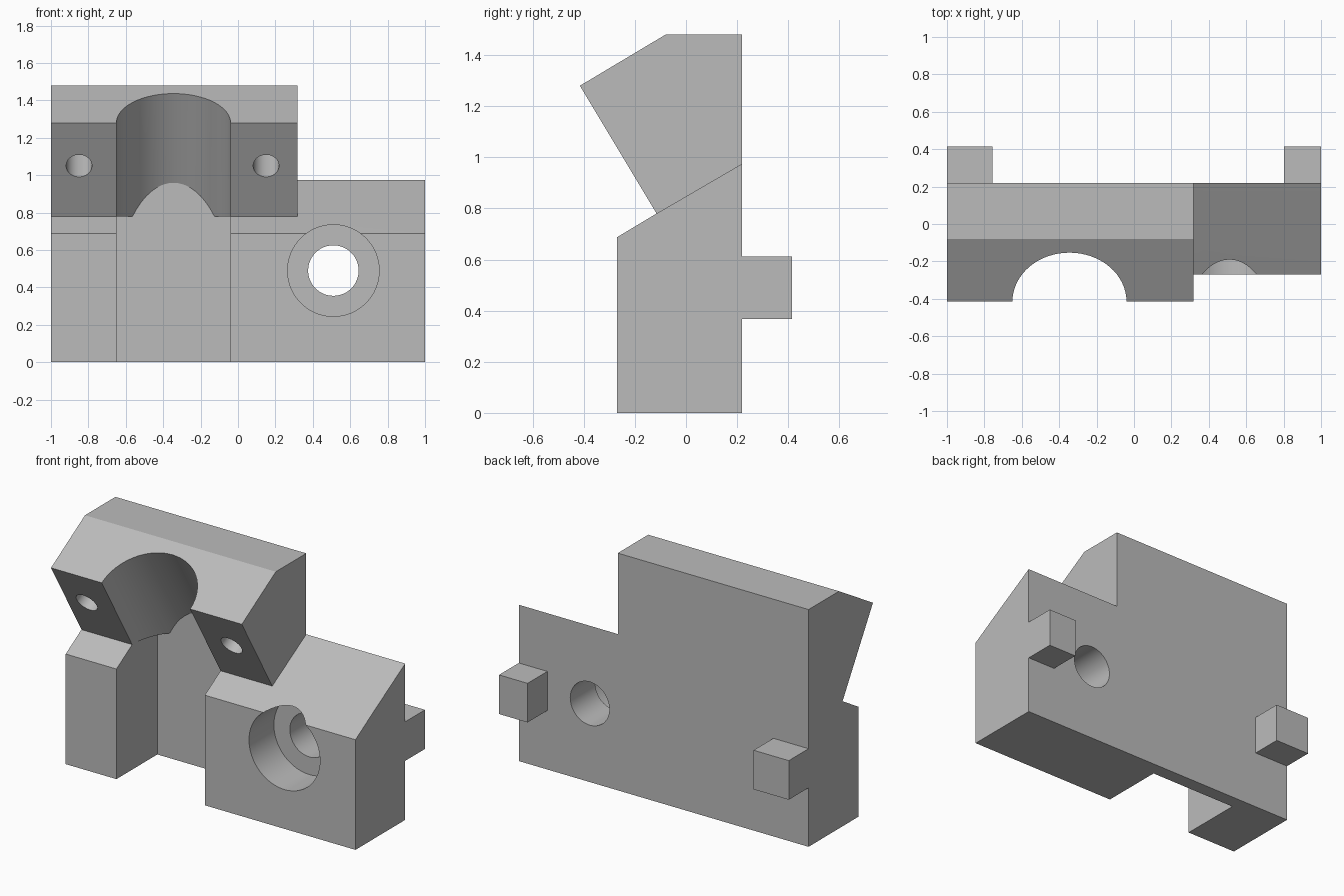
import bpy, bmesh
from math import atan2, pi, radians
from mathutils import Matrix, Vector

old = bpy.data.objects.get("Cube")
if old:
    bpy.data.objects.remove(old, do_unlink=True)

grey = bpy.data.materials.new("plain grey")
grey.use_nodes = True
grey.diffuse_color = (0.5, 0.5, 0.5, 1)
grey.node_tree.nodes["Principled BSDF"].inputs["Base Color"].default_value = (0.5, 0.5, 0.5, 1)


def finish(name, bm):
    bmesh.ops.recalc_face_normals(bm, faces=bm.faces)
    mesh = bpy.data.meshes.new(name)
    bm.to_mesh(mesh)
    bm.free()
    mesh.materials.append(grey)
    obj = bpy.data.objects.new(name, mesh)
    bpy.context.collection.objects.link(obj)
    return obj


def prism(name, profile, x0, x1):
    """Extrude a (y, z) side profile along x."""
    bm = bmesh.new()
    face = bm.faces.new([bm.verts.new((x0, y, z)) for y, z in profile])
    ext = bmesh.ops.extrude_face_region(bm, geom=[face])
    moved = [v for v in ext["geom"] if isinstance(v, bmesh.types.BMVert)]
    bmesh.ops.translate(bm, verts=moved, vec=(x1 - x0, 0, 0))
    return finish(name, bm)


def box(name, x0, x1, y0, y1, z0, z1):
    return prism(name, [(y0, z0), (y1, z0), (y1, z1), (y0, z1)], x0, x1)


def rod(name, start, end, radius, clip_y=None):
    """Cylinder between two points, optionally cut off behind a y plane."""
    start, end = Vector(start), Vector(end)
    d = end - start
    tilt = Matrix.Rotation(atan2(-d.y, d.z), 4, "X")
    bm = bmesh.new()
    bmesh.ops.create_cone(bm, cap_ends=True, segments=64, radius1=radius, radius2=radius,
                          depth=d.length, matrix=Matrix.Translation((start + end) / 2) @ tilt)
    if clip_y is not None:
        cut = bmesh.ops.bisect_plane(bm, geom=bm.verts[:] + bm.edges[:] + bm.faces[:],
                                     plane_co=(0, clip_y, 0), plane_no=(0, 1, 0), clear_outer=True)
        rim = [e for e in cut["geom_cut"] if isinstance(e, bmesh.types.BMEdge)]
        bmesh.ops.edgeloop_fill(bm, edges=rim)
    return finish(name, bm)


def carve(obj, cutter):
    cutter.hide_render = True
    mod = obj.modifiers.new("cut", "BOOLEAN")
    mod.operation, mod.solver, mod.object = "DIFFERENCE", "EXACT", cutter
    bpy.context.view_layer.objects.active = obj
    bpy.ops.object.modifier_apply(modifier=mod.name)
    bpy.data.objects.remove(cutter, do_unlink=True)


# Main block: base with a sloped top and a forward-leaning clamp head
front, back, wall = -0.27, 0.22, 0.133
notch, lip = Vector((0, -0.115, 0.78)), Vector((0, -0.415, 1.28))
body = prism("clamp_body", [(front, 0), (back, 0), (back, 1.48), (-0.08, 1.48),
                            (lip.y, lip.z), (notch.y, notch.z), (front, 0.687)], -1, 1)

# Remove the head above the slope on the left end
slope = 0.195 / 0.335
carve(body, prism("head_cutter", [(notch.y, notch.z), (0.5, notch.z + slope * (0.5 - notch.y)),
                                  (0.5, 2), (-1, 2), (-1, 0.8)], 0.317, 1.5))

# Vertical slot below and tilted round saddle above
lean = (lip - notch).normalized()
inward = Vector((0, lean.z, -lean.y))
mid, radius = -0.345, 0.305
centre = Vector((mid, 0, 0))
carve(body, box("slot_cutter", mid - radius, mid + radius, -1, wall, -0.5, notch.z))
carve(body, rod("saddle_cutter", centre + notch - lean * 0.4, centre + lip + lean * 0.5,
                radius, clip_y=wall))

# Blind screw holes square to the leaning face
for x in (-0.85, 0.15):
    spot = notch.lerp(lip, 0.54) + Vector((x, 0, 0))
    carve(body, rod("screw_cutter", spot - inward * 0.1, spot + inward * 0.4, 0.069))

# Counterbored mounting hole
bore_x, bore_z = 0.51, 0.49
carve(body, rod("counterbore_cutter", (bore_x, -1, bore_z), (bore_x, -0.025, bore_z), 0.245))
carve(body, rod("through_cutter", (bore_x, -1, bore_z), (bore_x, 1, bore_z), 0.135))

bpy.ops.object.select_all(action="DESELECT")
body.select_set(True)
bpy.context.view_layer.objects.active = body
bpy.ops.object.shade_smooth_by_angle(angle=radians(25))

# Locating pegs on the back
for name, x0, x1 in (("right_peg", -1, -0.757), ("left_peg", 0.803, 1)):
    box(name, x0, x1, back, 0.415, 0.368, 0.612)
